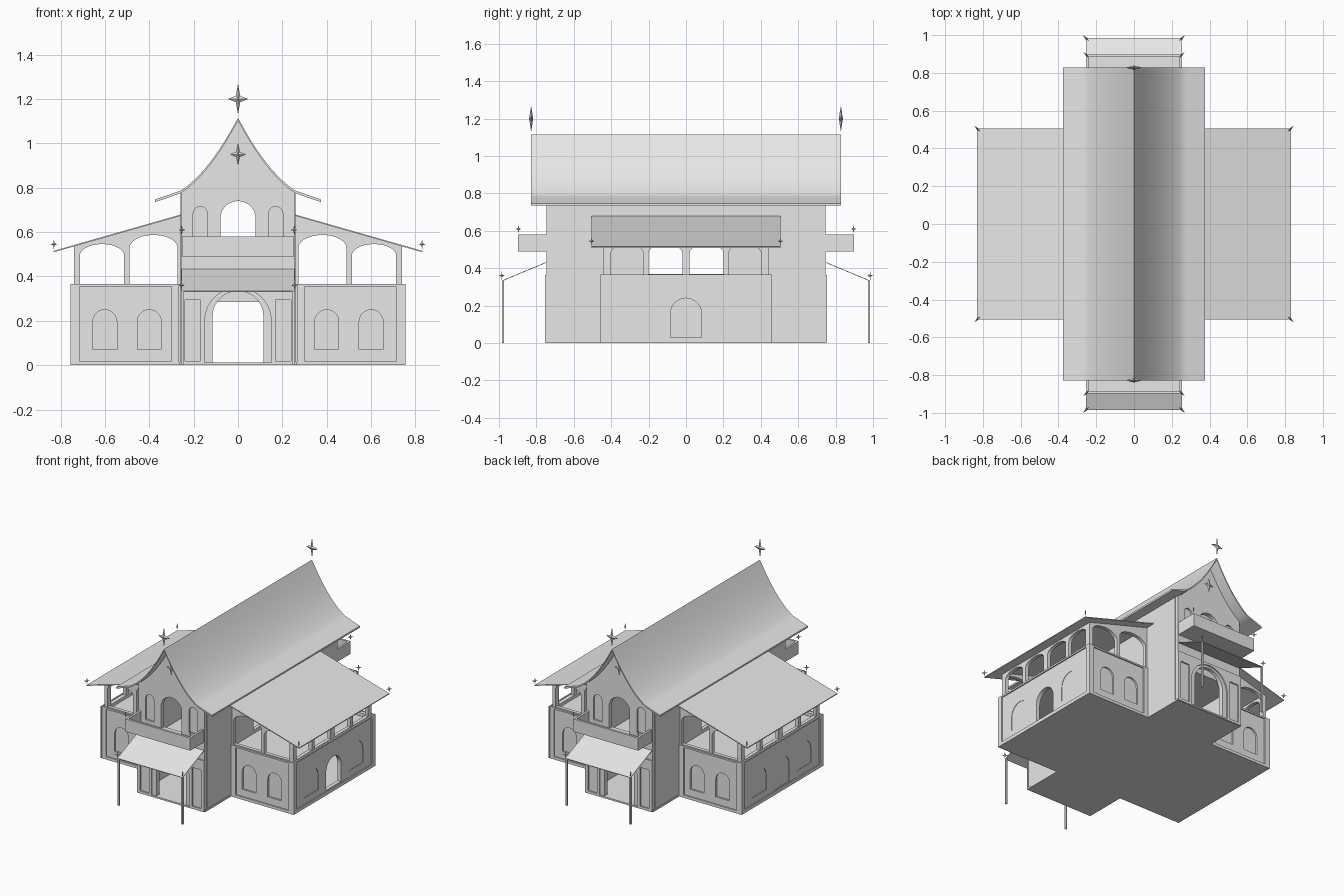
import bpy, bmesh
from math import cos, sin, pi
from mathutils import Matrix, Vector

cube = bpy.data.objects.get("Cube")
if cube:
    bpy.data.objects.remove(cube)

plaster = bpy.data.materials.new("plain_grey")
plaster.use_nodes = True
GREY = (0.8, 0.8, 0.8, 1)
plaster.diffuse_color = GREY
plaster.node_tree.nodes["Principled BSDF"].inputs["Base Color"].default_value = GREY


def add(name, mesh):
    mesh.materials.clear()
    mesh.materials.append(plaster)
    ob = bpy.data.objects.new(name, mesh)
    bpy.context.collection.objects.link(ob)
    return ob


def mirror(ob, axes):
    """Mirrored twins of a part across x, y or both."""
    flips = {"x": [(-1, 1)], "y": [(1, -1)], "xy": [(-1, 1), (1, -1), (-1, -1)]}[axes]
    for sx, sy in flips:
        me = ob.data.copy()
        me.transform(Matrix.Diagonal((sx, sy, 1, 1)))
        if sx * sy < 0:
            me.flip_normals()
        add(ob.name + "_twin", me)


FACING = {  # outline axes and outward direction
    "front": ((1, 0, 0), (0, 0, 1), (0, -1, 0)),
    "side": ((0, 1, 0), (0, 0, 1), (1, 0, 0)),
    "flat": ((1, 0, 0), (0, 1, 0), (0, 0, 1)),
}


def panel(name, loops, facing, at, depth):
    """Flat slab with holes: outer face at distance `at`, going inward by `depth`."""
    cu = bpy.data.curves.new(name, "CURVE")
    cu.dimensions, cu.fill_mode, cu.extrude = "2D", "BOTH", depth / 2
    for loop in loops:
        sp = cu.splines.new("POLY")
        sp.points.add(len(loop) - 1)
        for p, (u, v) in zip(sp.points, loop):
            p.co = (u, v, 0, 1)
        sp.use_cyclic_u = True
    tmp = bpy.data.objects.new("tmp", cu)
    bpy.context.collection.objects.link(tmp)
    dg = bpy.context.evaluated_depsgraph_get()
    me = bpy.data.meshes.new_from_object(tmp.evaluated_get(dg))
    bpy.data.objects.remove(tmp)
    u, v, w = (Vector(c) for c in FACING[facing])
    rot = Matrix((u, v, w)).transposed().to_4x4()
    me.transform(Matrix.Translation(w * (at - depth / 2)) @ rot)
    bm = bmesh.new()
    bm.from_mesh(me)
    bmesh.ops.remove_doubles(bm, verts=bm.verts, dist=1e-5)
    bmesh.ops.recalc_face_normals(bm, faces=bm.faces)
    for f in bm.faces:
        f.smooth = False
        f.material_index = 0
    bm.to_mesh(me)
    bm.free()
    return add(name, me)


def rect(a, b, c, d):
    return [(a, c), (b, c), (b, d), (a, d)]


def arch(mid, half, bottom, spring, top, n=14):
    curve = [(mid + half * cos(pi * i / n), spring + (top - spring) * sin(pi * i / n))
             for i in range(n + 1)]
    return [(mid - half, bottom), (mid + half, bottom)] + curve


def box(name, x, y, z):
    return panel(name, [rect(*x, *y)], "flat", z[1], z[1] - z[0])


def star(name, x, y, z, r, h, thick, turn=0):
    """Four-pointed star with a raised centre on both faces."""
    bm = bmesh.new()
    rim = []
    for i in range(8):
        k, a = (1 if i % 2 == 0 else 0.3), pi * i / 4
        u = k * r * cos(a)
        rim.append(bm.verts.new((x + u * cos(turn), y + u * sin(turn), z + k * h * sin(a))))
    for s in (1, -1):
        tip = bm.verts.new((x - s * thick * sin(turn), y + s * thick * cos(turn), z))
        for i in range(8):
            bm.faces.new((rim[i], rim[(i + 1) % 8], tip))
    bmesh.ops.recalc_face_normals(bm, faces=bm.faces)
    me = bpy.data.meshes.new(name)
    bm.to_mesh(me)
    bm.free()
    return add(name, me)


def roof_z(x):
    x = abs(x)
    if x > 0.26:
        return 0.786 - (x - 0.26) * 0.34
    return 0.745 + 0.37 * (1 - x / 0.39) ** 2


# Ground slab in a cross shape
quarter = [(0.265, -0.75), (0.265, -0.455), (0.755, -0.455)]
half = quarter + [(x, -y) for x, y in reversed(quarter)]
panel("ground_slab", [half + [(-x, -y) for x, y in half]], "flat", 0.012, 0.012)

# Upper floor
box("hall_floor", (-0.235, 0.235), (-0.72, 0.72), (0.285, 0.36))
mirror(box("terrace_floor", (0.255, 0.735), (-0.435, 0.435), (0.285, 0.345)), "x")

# Main roof: swept curve with a thin edge
xs = [-0.375 + 0.75 * i / 48 for i in range(49)]
top = [(x, roof_z(x)) for x in xs]
roof = panel("main_roof", [top + [(x, z - 0.012) for x, z in reversed(top)]], "front", 0.828, 1.656)
bpy.context.view_layer.objects.active = roof
roof.select_set(True)
bpy.ops.object.shade_smooth_by_angle(angle=0.6)
roof.select_set(False)

# Gable walls: a solid backing and a skin with window recesses
gx = [0.258 - 0.516 * i / 32 for i in range(33)]
gable = [(-0.258, 0.004), (0.258, 0.004)] + [(x, roof_z(x) - 0.008) for x in gx]
doors = [arch(0, 0.115, 0.013, 0.22, 0.335), arch(0, 0.08, 0.5, 0.66, 0.74)]
windows = [arch(s * 0.17, 0.032, 0.53, 0.683, 0.715) for s in (-1, 1)]
mirror(panel("gable_backing", [gable] + doors, "front", 0.733, 0.02), "y")
mirror(panel("gable_skin", [gable] + doors + windows, "front", 0.745, 0.012), "y")
facade = [rect(-0.262, 0.262, 0.002, 0.365), arch(0, 0.15, 0.013, 0.2, 0.35)]
facade += [rect(*sorted((s * 0.17, s * 0.24)), 0.02, 0.295) for s in (-1, 1)]
mirror(panel("entrance_frame", facade, "front", 0.755, 0.01), "y")

# Long hall walls with an opening onto each terrace
mirror(panel("hall_side_wall", [rect(-0.72, 0.72, 0.004, 0.78), arch(0, 0.2, 0.37, 0.53, 0.62)],
             "side", 0.26, 0.025), "x")

# Wing walls, front and back
wing = rect(0.255, 0.747, 0.002, 0.363)
wing_windows = [arch(x, 0.054, 0.07, 0.196, 0.25) for x in (0.4, 0.6)]
mirror(panel("wing_wall_backing", [wing], "front", 0.435, 0.015), "xy")
mirror(panel("wing_wall_skin", [wing] + wing_windows, "front", 0.447, 0.012), "xy")
mirror(panel("wing_wall_frame", [rect(0.265, 0.75, 0.001, 0.366), rect(0.3, 0.715, 0.02, 0.355)],
             "front", 0.455, 0.008), "xy")

# Wing end walls; only the left one has an open door
end = rect(-0.45, 0.45, 0.002, 0.363)
end_door = arch(0, 0.083, 0.03, 0.157, 0.24)
blind = [arch(s * 0.25, 0.08, 0.07, 0.17, 0.25) for s in (-1, 1)]
mirror(panel("wing_end_frame", [rect(-0.456, 0.456, 0.001, 0.367), rect(-0.42, 0.42, 0.025, 0.355)],
             "side", 0.756, 0.008), "x")
mirror(panel("wing_end_skin", [end, end_door] + blind, "side", 0.748, 0.003), "x")
left_end = panel("left_end_wall", [end, end_door], "side", 0.745, 0.025)
right_end = panel("right_end_wall", [end], "side", 0.745, 0.025)
right_end.data.transform(Matrix.Rotation(pi, 4, "Z"))

# Arcades above the wings
eave = [(0.255, 0.345), (0.738, 0.345), (0.738, 0.537), (0.255, 0.675)]
mirror(panel("arcade", [eave, arch(0.38, 0.108, 0.367, 0.53, 0.587),
                        arch(0.613, 0.1, 0.367, 0.495, 0.546)], "front", 0.44, 0.025), "xy")
bays = [arch(s * m, w, 0.367, 0.485, 0.525) for s in (-1, 1) for m, w in ((0.11, 0.09), (0.315, 0.085))]
mirror(panel("end_arcade", [rect(-0.438, 0.438, 0.345, 0.537)] + bays, "side", 0.74, 0.025), "x")

# Wing roofs
mirror(panel("wing_roof", [[(0.255, 0.68), (0.255, 0.674), (0.832, 0.509), (0.832, 0.515)]],
             "front", 0.505, 1.01), "x")

# Balconies
mirror(box("balcony_floor", (-0.253, 0.253), (-0.898, -0.74), (0.49, 0.504)), "y")
mirror(box("balcony_front", (-0.253, 0.253), (-0.898, -0.883), (0.504, 0.58)), "y")
mirror(box("balcony_side", (0.238, 0.253), (-0.883, -0.74), (0.504, 0.58)), "xy")

# Entrance canopies on thin poles
mirror(panel("canopy", [[(-0.74, 0.436), (-0.985, 0.334), (-0.985, 0.33), (-0.74, 0.432)]],
             "side", 0.255, 0.51), "y")
mirror(box("canopy_pole", (0.244, 0.256), (-0.984, -0.972), (0, 0.334)), "xy")

# Star finials
mirror(star("ridge_star", 0, -0.828, 1.2, 0.045, 0.07, 0.011), "y")
mirror(star("gable_star", 0, -0.747, 0.95, 0.035, 0.05, 0.01), "y")
for name, x, y, z in (("canopy_star", 0.255, -0.985, 0.36), ("balcony_star", 0.253, -0.896, 0.61),
                      ("wing_star", 0.83, -0.505, 0.545)):
    mirror(star(name, x, y, z, 0.021, 0.023, 0.005, -pi / 4), "xy")
